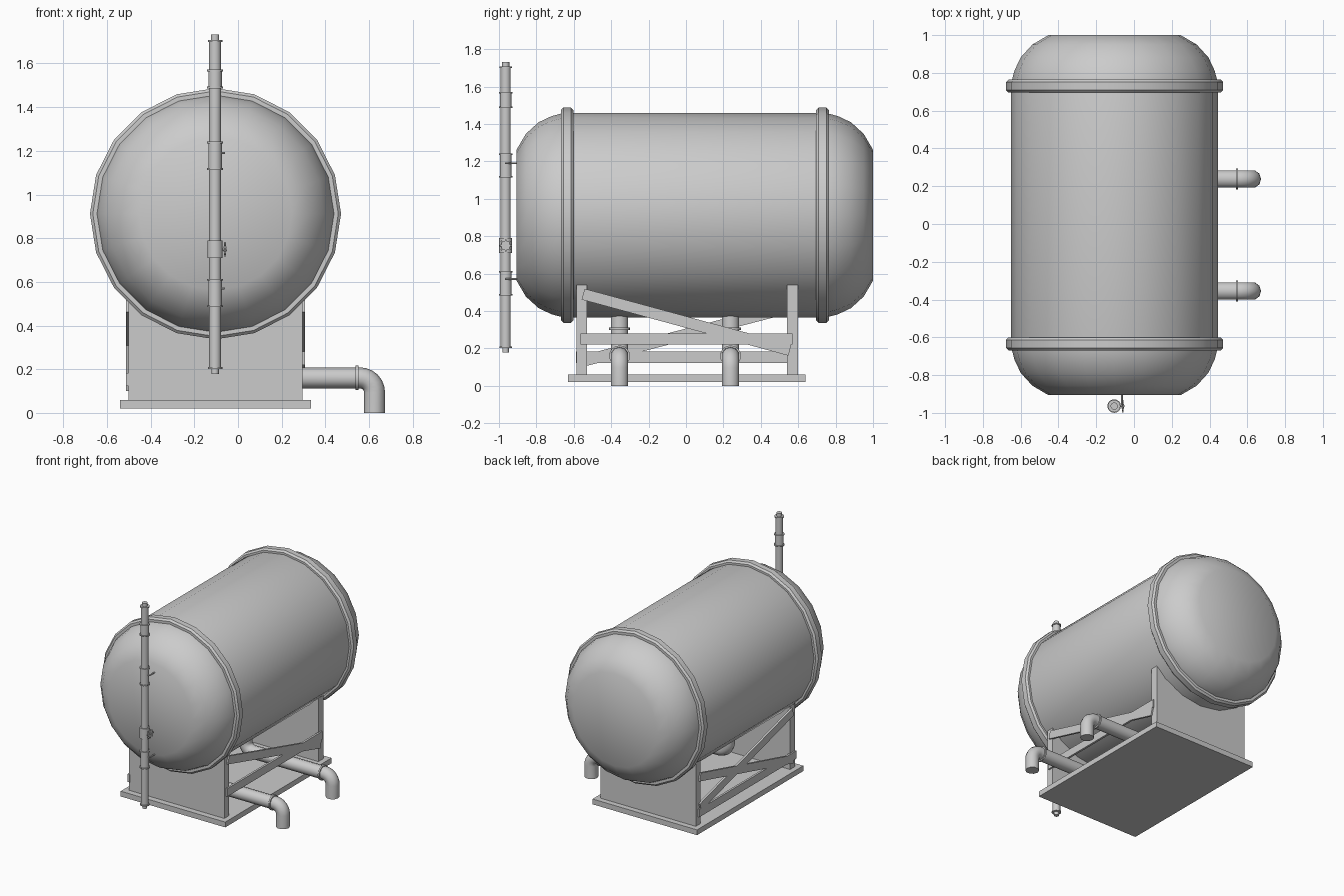
import bpy, bmesh, math
from mathutils import Vector, Matrix

if "Cube" in bpy.data.objects:
    bpy.data.objects.remove(bpy.data.objects["Cube"])

CX, CZ, CY = -0.103, 0.912, 0.047   # tank axis and middle
R = 0.547


def finish(name, bm, angle=40):
    bmesh.ops.recalc_face_normals(bm, faces=bm.faces)
    me = bpy.data.meshes.new(name)
    bm.to_mesh(me)
    bm.free()
    ob = bpy.data.objects.new(name, me)
    bpy.context.collection.objects.link(ob)
    smooth(ob, angle)
    return ob


def smooth(ob, angle=40):
    bpy.ops.object.select_all(action='DESELECT')
    bpy.context.view_layer.objects.active = ob
    ob.select_set(True)
    if angle:
        bpy.ops.object.shade_smooth_by_angle(angle=math.radians(angle))


def lathe(name, profile, origin, axis='z', segs=16, angle=40):
    """Revolve (radius, height) points round an axis and cap both ends."""
    bm = bmesh.new()
    rings = []
    for r, h in profile:
        ring = []
        for i in range(segs):
            a = 2 * math.pi * i / segs
            c, s = r * math.cos(a), r * math.sin(a)
            p = {'x': (h, c, s), 'y': (c, h, s), 'z': (c, s, h)}[axis]
            ring.append(bm.verts.new(Vector(p) + Vector(origin)))
        rings.append(ring)
    for a, b in zip(rings, rings[1:]):
        for i in range(segs):
            j = (i + 1) % segs
            bm.faces.new((a[i], a[j], b[j], b[i]))
    bm.faces.new(rings[0])
    bm.faces.new(rings[-1])
    return finish(name, bm, angle)


def tube(name, r, h0, h1, origin, axis='z', segs=16):
    return lathe(name, [(r, h0), (r, h1)], origin, axis, segs)


def box(name, size, loc, rot_x=0):
    bm = bmesh.new()
    m = Matrix.Translation(loc) @ Matrix.Rotation(rot_x, 4, 'X') @ Matrix.Diagonal((*size, 1))
    bmesh.ops.create_cube(bm, size=1, matrix=m)
    return finish(name, bm, 0)


def bar(name, x, y0, z0, y1, z1, width=0.06):
    d = Vector((y1 - y0, z1 - z0))
    return box(name, (0.016, d.length, width), (x, (y0 + y1) / 2, (z0 + z1) / 2),
               math.atan2(d.y, d.x))


# Tank shell with domed ends
half = [(0.35, 0.953), (0.435, 0.903), (0.497, 0.835), (0.53, 0.765), (R, 0.70)]
lathe("tank", [(r, -h) for r, h in half] + half[::-1], (CX, CY, CZ), 'y', 20)

# Rim bands
for n, y in (("front_band", -0.635), ("back_band", 0.73)):
    lathe(n, [(0.535, -0.034), (0.562, -0.034), (0.575, -0.021), (0.575, 0.021),
              (0.562, 0.034), (0.535, 0.034)], (CX, y, CZ), 'y', 20, 30)

# Base plate
box("base_plate", (0.875, 1.27, 0.04), (CX, 0.005, 0.04))

# Saddles, hollowed to follow the tank
for n, y0, y1 in (("front_saddle", -0.585, -0.528), ("back_saddle", 0.54, 0.598)):
    w = 0.398
    pts = [(-w, 0.06), (w, 0.06), (w, 0.54)]
    for k in range(1, 9):
        x = w - 2 * w * k / 9
        pts.append((x, CZ - math.sqrt((R - 0.005) ** 2 - x * x)))
    pts.append((-w, 0.54))
    bm = bmesh.new()
    f = bm.faces.new([bm.verts.new((CX + x, y0, z)) for x, z in pts])
    ext = bmesh.ops.extrude_face_region(bm, geom=[f])
    bmesh.ops.translate(bm, vec=(0, y1 - y0, 0),
                        verts=[v for v in ext['geom'] if isinstance(v, bmesh.types.BMVert)])
    finish(n, bm, 0)

# Braces between the saddles
XR, XL = 0.298, -0.504
bar("right_rail", XR, -0.565, 0.25, 0.57, 0.25)
bar("right_diagonal", XR, -0.55, 0.49, 0.555, 0.19)
bar("left_rail", XL, -0.588, 0.152, 0.57, 0.152)
bar("left_diagonal_down", XL, -0.55, 0.49, 0.555, 0.19)
bar("left_diagonal_up", XL, -0.56, 0.13, 0.56, 0.42)


# Outlet pipes from the tank belly
def outlet(name, y):
    px, r = 0.625, 0.065
    pts = [(CX, 0.42)]
    for k in range(7):
        a = math.radians(180 + 15 * k)
        pts.append((CX + r + r * math.cos(a), 0.16 + r + r * math.sin(a)))
    for k in range(7):
        a = math.radians(90 - 15 * k)
        pts.append((px - r + r * math.cos(a), 0.16 - r + r * math.sin(a)))
    pts.append((px, 0.0))
    cu = bpy.data.curves.new(name, 'CURVE')
    cu.dimensions = '3D'
    cu.bevel_depth = 0.048
    cu.bevel_resolution = 3
    cu.use_fill_caps = True
    sp = cu.splines.new('POLY')
    sp.points.add(len(pts) - 1)
    for p, (x, z) in zip(sp.points, pts):
        p.co = (x, y, z, 1)
    ob = bpy.data.objects.new(name, cu)
    bpy.context.collection.objects.link(ob)
    smooth(ob, 0)
    bpy.ops.object.convert(target='MESH')
    smooth(bpy.context.object, 40)
    tube(name + "_end_flange", 0.056, -0.006, 0.006, (0.545, y, 0.16), 'x')
    tube(name + "_top_flange", 0.056, -0.006, 0.006, (CX, y, 0.305))


outlet("front_outlet", -0.355)
outlet("back_outlet", 0.238)

# Level gauge column
P = (-0.105, -0.964, 0)
lathe("gauge_column", [(0.017, 0.178), (0.017, 0.205), (0.027, 0.205), (0.027, 1.705),
                       (0.019, 1.705), (0.019, 1.732)], P)
for i, (a, b) in enumerate(((0.488, 0.61), (1.117, 1.238), (1.49, 1.568))):
    tube(f"gauge_sleeve_{i}", 0.031, a, b, P)
    for j, z in enumerate((a, b)):
        tube(f"gauge_sleeve_{i}_ring_{j}", 0.036, z - 0.004, z + 0.004, P)
for n, z in (("bottom_ring", 0.206), ("top_ring", 1.703)):
    tube("gauge_" + n, 0.033, z - 0.004, z + 0.004, P)

# Connections from gauge to tank
for n, z in (("lower", 0.57), ("upper", 1.19)):
    tube(n + "_gauge_stub", 0.005, 0, 0.043, (P[0], P[1], z), 'x', 8)
    tube(n + "_gauge_link", 0.005, -0.964, -0.9, (-0.064, 0, z), 'y', 8)

# Gauge valve with handwheel
tube("valve_body", 0.035, 0.71, 0.79, P)
V = (P[0], P[1], 0.75)
tube("valve_stem", 0.006, 0, 0.054, V, 'x', 8)
tube("valve_hub", 0.012, 0.038, 0.052, V, 'x', 10)
lathe("valve_wheel", [(0.022, 0.041), (0.025, 0.041), (0.025, 0.049), (0.022, 0.049)], V, 'x', 16)
for k in range(4):
    box(f"valve_spoke_{k}", (0.008, 0.066, 0.008), (P[0] + 0.045, P[1], 0.75), math.pi * k / 4)
